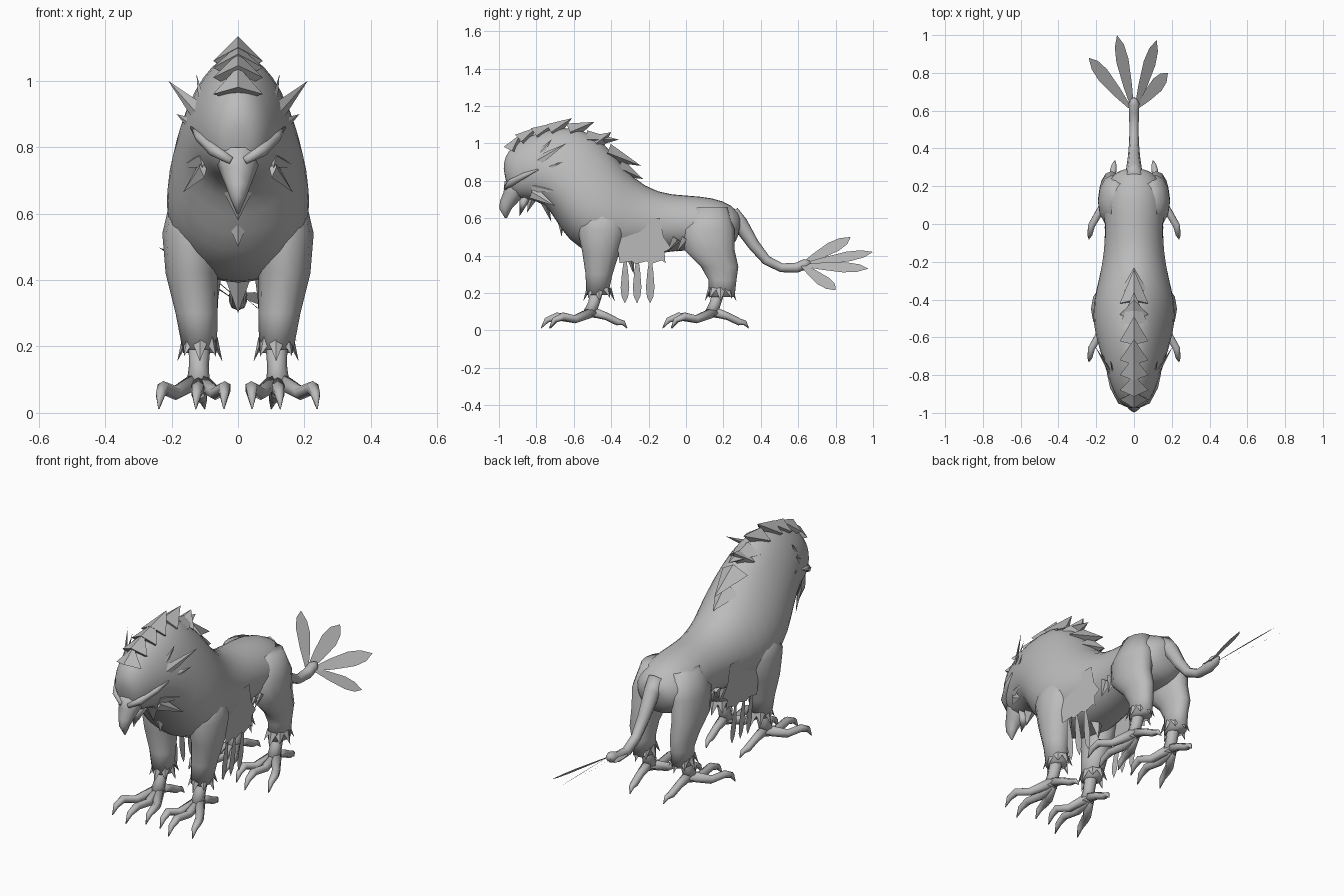
import bpy
import bmesh
from math import sin, cos, pi
from mathutils import Vector as V

if "Cube" in bpy.data.objects:
    bpy.data.objects.remove(bpy.data.objects["Cube"])

grey = bpy.data.materials.new("plain grey")
grey.use_nodes = True
grey.diffuse_color = (0.5, 0.5, 0.5, 1)
grey.node_tree.nodes["Principled BSDF"].inputs["Base Color"].default_value = (0.5, 0.5, 0.5, 1)


def finish(name, bm, mirror=False, smooth=True, rounding=0):
    bmesh.ops.recalc_face_normals(bm, faces=bm.faces[:])
    mesh = bpy.data.meshes.new(name)
    bm.to_mesh(mesh)
    bm.free()
    mesh.materials.append(grey)
    for p in mesh.polygons:
        p.use_smooth = smooth
    ob = bpy.data.objects.new(name, mesh)
    bpy.context.collection.objects.link(ob)
    if mirror:
        ob.modifiers.new("mirror", "MIRROR").use_mirror_merge = False
    if rounding:
        ob.modifiers.new("rounding", "SUBSURF").levels = rounding
        ob.modifiers["rounding"].render_levels = rounding
    return ob


def loft(bm, rings):
    rows = [[bm.verts.new(p) for p in ring] for ring in rings]
    n = len(rows[0])
    for a, b in zip(rows, rows[1:]):
        for i in range(n):
            j = (i + 1) % n
            bm.faces.new((a[i], a[j], b[j], b[i]))
    bm.faces.new(rows[0])
    bm.faces.new(rows[-1])


def tube(bm, path, sides=8):
    """Path of (x, y, z, radius)."""
    pts = [V(p[:3]) for p in path]
    rings = []
    for i, p in enumerate(pts):
        d = (pts[min(i + 1, len(pts) - 1)] - pts[max(i - 1, 0)]).normalized()
        u = d.cross(V((1, 0, 0)) if abs(d.x) < 0.8 else V((0, 0, 1))).normalized()
        w = d.cross(u)
        r = path[i][3]
        rings.append([p + r * (u * cos(2 * pi * k / sides) + w * sin(2 * pi * k / sides))
                      for k in range(sides)])
    loft(bm, rings)


def column(bm, levels, sides=12):
    """Levels of (x, y, z, half width, half depth)."""
    loft(bm, [[(x + a * cos(2 * pi * k / sides), y + b * sin(2 * pi * k / sides), z)
               for k in range(sides)] for x, y, z, a, b in levels])


def spike(bm, base, tip, width, side, thick=0.012):
    base, tip = V(base), V(tip)
    d = (tip - base).normalized()
    s = (V(side) - d * d.dot(V(side))).normalized() * width
    t = d.cross(s).normalized() * thick
    loop = [bm.verts.new(base + o) for o in (s, t, -s, -t)]
    top = bm.verts.new(tip)
    for i in range(4):
        bm.faces.new((loop[i], loop[(i + 1) % 4], top))
    bm.faces.new(loop)


def leaf(bm, base, tip, width, side):
    base, tip = V(base), V(tip)
    d = tip - base
    s = (V(side) - d * d.dot(V(side)) / d.length_squared).normalized() * width
    outline = [(0, .25), (.3, .7), (.65, 1), (.85, .75), (1, 0),
               (.85, -.75), (.65, -1), (.3, -.7), (0, -.25)]
    bm.faces.new([bm.verts.new(base + d * f + s * g) for f, g in outline])


# Body, neck and head: top (y, z), bottom (y, z), half width, narrowing of the top
sections = [
    (.305, .60, .285, .52, .06, 0), (.25, .675, .25, .43, .135, .05),
    (.14, .715, .14, .41, .17, .05), (0, .725, 0, .43, .155, .05),
    (-.15, .735, -.13, .41, .16, .05), (-.29, .82, -.28, .39, .185, .15),
    (-.37, .93, -.43, .38, .215, .25), (-.46, 1.03, -.58, .43, .215, .3),
    (-.58, 1.095, -.67, .53, .19, .25), (-.72, 1.085, -.73, .65, .165, .2),
    (-.84, 1.045, -.80, .69, .135, .15), (-.93, .99, -.87, .70, .105, .1),
    (-.97, .93, -.92, .71, .075, 0), (-.98, .86, -.95, .75, .035, 0)]
bm = bmesh.new()
rings = []
for ty, tz, by, bz, w, k in sections:
    ring = []
    for i in range(16):
        c, s = cos(i * pi / 8), sin(i * pi / 8)
        f = (1 + c) / 2
        ring.append((w * s * (1 - k * c), by + (ty - by) * f, bz + (tz - bz) * f))
    rings.append(ring)
loft(bm, rings)
finish("body", bm, rounding=1)

# Hooked beak and lower jaw
bm = bmesh.new()
column(bm, [(0, -.89, .80, .075, .08), (0, -.91, .74, .06, .065), (0, -.945, .69, .04, .05),
            (0, -.965, .65, .025, .033), (0, -.963, .60, .004, .005)], 8)
spike(bm, (0, -.86, .71), (0, -.89, .61), .045, (1, 0, 0), .03)
finish("beak", bm)

# Brow ridges
bm = bmesh.new()
tube(bm, [(.02, -.965, .76, .012), (.07, -.935, .79, .02), (.115, -.86, .83, .015),
          (.14, -.79, .86, .004)], 6)
finish("brow", bm, mirror=True)

# Mane feathers along the spine
bm = bmesh.new()
mane = [(-.93, .96, -.89, 1.045), (-.88, 1.01, -.80, 1.085), (-.80, 1.04, -.70, 1.11),
        (-.72, 1.06, -.61, 1.135), (-.62, 1.06, -.49, 1.115), (-.53, 1.02, -.36, 1.02),
        (-.42, .95, -.24, .88), (-.36, .87, -.23, .81), (-.48, 1.0, -.40, 1.06)]
for y, z, ty, tz in mane:
    spike(bm, (0, y, z), (0, ty, tz), .075, (1, 0, 0), .05)
finish("mane_feathers", bm, smooth=False)

# Ear tufts and cheek feathers fanning back from the face
bm = bmesh.new()
for x, y, z in [(.21, -.64, 1.0), (.125, -.72, 1.02), (.185, -.66, .90), (.18, -.65, .82),
                (.175, -.67, .74), (.165, -.70, .665)]:
    spike(bm, (.105, -.82, .80 + (z - .80) * .45), (x, y, z), .035, (0, .3, 1))
finish("cheek_feathers", bm, mirror=True, smooth=False)

# Throat and chest tufts
bm = bmesh.new()
for y, z, ty, tz, w in [(-.76, .70, -.72, .58, .06), (-.67, .62, -.665, .50, .05),
                        (-.82, .71, -.85, .63, .04), (-.3, .41, -.28, .30, .04)]:
    spike(bm, (0, y, z), (0, ty, tz), w, (1, 0, 0), .025)
finish("chest_tufts", bm, smooth=False)

# Legs
bm = bmesh.new()
column(bm, [(.13, -.45, .66, .07, .10), (.14, -.45, .54, .088, .13), (.14, -.455, .42, .078, .10),
            (.125, -.465, .30, .063, .072), (.115, -.475, .19, .052, .058)])
finish("front_legs", bm, mirror=True)
bm = bmesh.new()
column(bm, [(.09, .13, .66, .06, .09), (.115, .12, .54, .075, .14), (.12, .125, .43, .072, .135),
            (.12, .18, .34, .06, .10), (.115, .195, .27, .052, .075), (.115, .19, .18, .05, .07)])
finish("hind_legs", bm, mirror=True)

# Bird feet: shank, three front toes, a back toe and a feather cuff
for name, y0 in (("front", -.475), ("hind", .175)):
    bm = bmesh.new()
    tube(bm, [(.115, y0 + .005, .23, .034), (.118, y0 - .02, .14, .03), (.12, y0 - .045, .08, .036)])
    for x, reach in ((.225, -.255), (.12, -.30), (.04, -.25)):
        mid = .12 + (x - .12) * .65
        tube(bm, [(.12, y0 - .02, .10, .028), (mid, y0 - .12, .06, .022),
                  (x, y0 + reach * .72, .075, .021), (x * 1.04, y0 + reach * .9, .055, .015),
                  (x * 1.06, y0 + reach, .012, .002)], 6)
    tube(bm, [(.12, y0 - .03, .10, .028), (.115, y0 + .05, .075, .02), (.11, y0 + .11, .045, .019),
              (.105, y0 + .14, .04, .013), (.10, y0 + .16, .012, .002)], 6)
    finish(name + "_feet", bm, mirror=True)
    bm = bmesh.new()
    for i in range(8):
        c, s = cos(i * pi / 4), sin(i * pi / 4)
        spike(bm, (.115 + .042 * c, y0 + .01 + .055 * s, .225),
              (.115 + .068 * c, y0 + .01 + .085 * s, .155 + .015 * (i % 2)), .027, (-s, c, 0))
    finish(name + "_cuffs", bm, mirror=True, smooth=False)

# Jagged side flap with hanging feathers
bm = bmesh.new()
flap = [(-.40, .60), (-.40, .46), (-.37, .48), (-.355, .36), (-.29, .37), (-.27, .355), (-.21, .37),
        (-.19, .355), (-.13, .375), (-.11, .36), (-.115, .42), (-.08, .44), (-.12, .50), (-.14, .60)]
bm.faces.new([bm.verts.new((.178 - .05 * (y + .4), y, z)) for y, z in flap])
for y in (-.325, -.26, -.19):
    leaf(bm, (.165, y, .385), (.14, y - .002, .145), .023, (0, 1, 0))
for y in (-.03, .02):
    spike(bm, (.14, y - .02, .49), (.13, y - .07, .42), .03, (0, 1, 1))
finish("side_feathers", bm, mirror=True, smooth=False)

# Tail and its fan of feathers
bm = bmesh.new()
tube(bm, [(0, .24, .62, .05), (0, .29, .57, .042), (0, .36, .46, .032), (0, .43, .375, .026),
          (0, .51, .335, .024), (0, .59, .335, .027), (0, .64, .355, .028), (0, .665, .365, .012)])
finish("tail", bm)
bm = bmesh.new()
for tip in [(-.24, .88, .50), (-.09, 1.0, .42), (.12, .975, .33), (.18, .80, .215)]:
    leaf(bm, (tip[0] * .1, .62, .35), tip, .042, (-.75, 0, .6))
finish("tail_feathers", bm, smooth=False)
